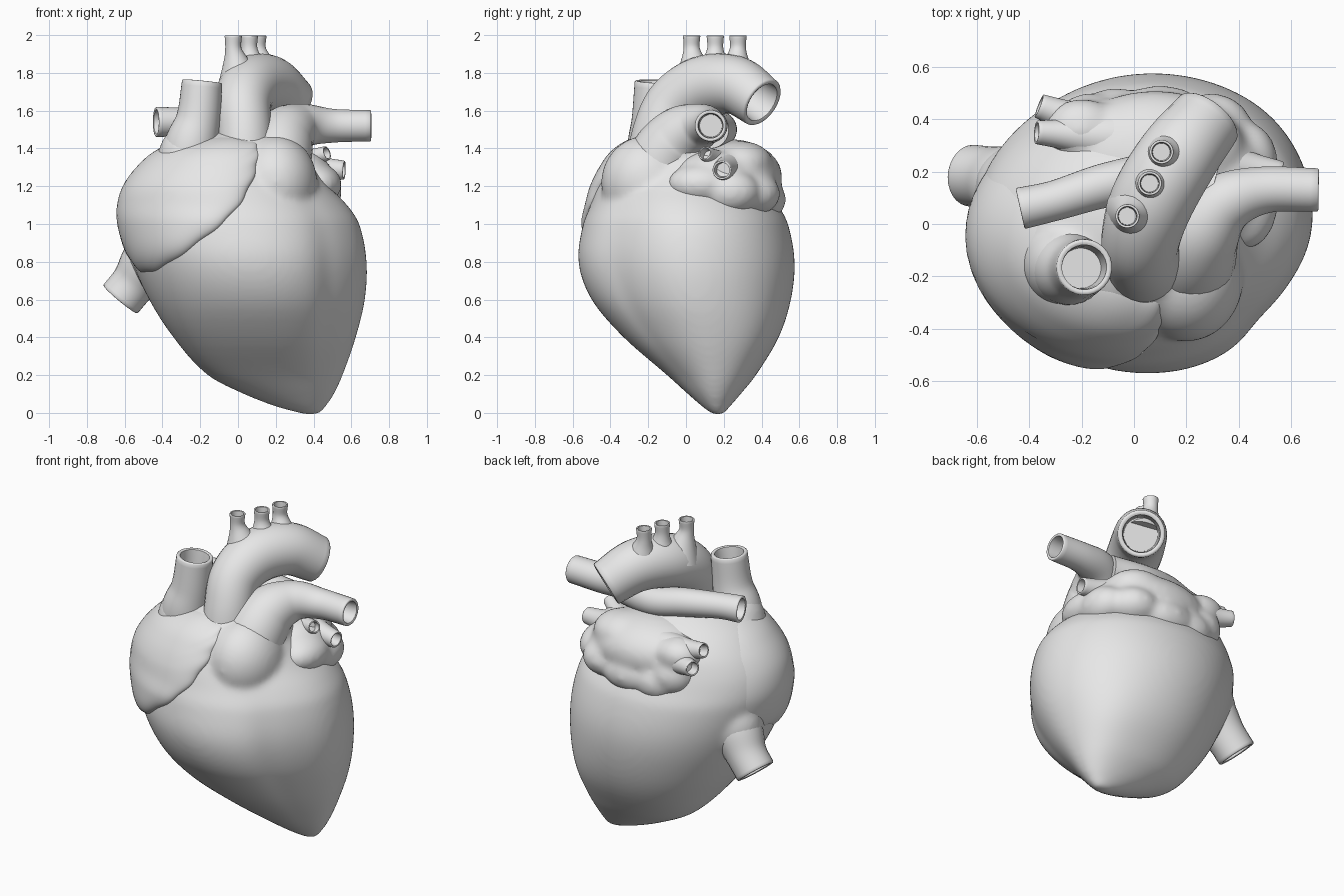
import bpy, bmesh, math
from mathutils import Vector

cube = bpy.data.objects.get("Cube")
if cube:
    bpy.data.objects.remove(cube, do_unlink=True)

grey = bpy.data.materials.new("plain grey")
grey.use_nodes = True
grey.diffuse_color = (.8, .8, .8, 1)
grey.node_tree.nodes["Principled BSDF"].inputs["Base Color"].default_value = (.8, .8, .8, 1)


def spline(keys, t):
    """Smooth curve through rows whose first entry is the parameter."""
    last = len(keys) - 1
    i = 0
    while i < last - 1 and t > keys[i + 1][0]:
        i += 1
    a, b = keys[i], keys[i + 1]
    before, after = keys[max(i - 1, 0)], keys[min(i + 2, last)]
    h = b[0] - a[0]
    s = min(max((t - a[0]) / h, 0), 1)
    out = []
    for k in range(1, len(a)):
        m0 = (b[k] - before[k]) / (b[0] - before[0]) * h
        m1 = (after[k] - a[k]) / (after[0] - a[0]) * h
        d = b[k] - a[k]
        out.append(a[k] + s * (m0 + s * (3 * d - 2 * m0 - m1 + s * (m0 + m1 - 2 * d))))
    return out


def finish(name, bm):
    bmesh.ops.recalc_face_normals(bm, faces=bm.faces)
    mesh = bpy.data.meshes.new(name)
    bm.to_mesh(mesh)
    bm.free()
    mesh.materials.append(grey)
    obj = bpy.data.objects.new(name, mesh)
    bpy.context.collection.objects.link(obj)
    bpy.ops.object.select_all(action="DESELECT")
    obj.select_set(True)
    bpy.context.view_layer.objects.active = obj
    bpy.ops.object.shade_smooth_by_angle(angle=math.radians(50))
    return obj


def add_lobes(bm, lobes):
    for centre, size in lobes:
        lobe = bmesh.ops.create_uvsphere(bm, u_segments=32, v_segments=20, radius=1)["verts"]
        bmesh.ops.scale(bm, vec=size, verts=lobe)
        bmesh.ops.translate(bm, vec=centre, verts=lobe)


def fuse(obj, iterations):
    """Melt overlapping pieces into one soft skin."""
    skin = obj.modifiers.new("fuse", "REMESH")
    skin.mode = "VOXEL"
    skin.voxel_size = .016
    skin.use_smooth_shade = True
    soften = obj.modifiers.new("soften", "SMOOTH")
    soften.factor = .5
    soften.iterations = iterations


def loft(name, rings, cap_end=True, lobes=()):
    bm = bmesh.new()
    loops = [[bm.verts.new(p) for p in ring] for ring in rings]
    n = len(loops[0])
    for a, b in zip(loops, loops[1:]):
        for i in range(n):
            j = (i + 1) % n
            bm.faces.new((a[i], a[j], b[j], b[i]))
    bm.faces.new(loops[0])
    if cap_end:
        bm.faces.new(loops[-1])
    add_lobes(bm, lobes)
    return finish(name, bm)


def vessel(name, points, steps=8, sides=28):
    """Tube through (x, y, z, radius) points with a rounded, hollow open end."""
    keys = [(i, *p) for i, p in enumerate(points)]
    count = (len(points) - 1) * steps
    path = [spline(keys, i / steps) for i in range(count + 1)]
    spots = [Vector(p[:3]) for p in path]
    radii = [p[3] for p in path]
    tangents = [(spots[min(i + 1, count)] - spots[max(i - 1, 0)]).normalized()
                for i in range(count + 1)]
    end, r, t = spots[-1], radii[-1], tangents[-1]
    for along, scale in ((.05, .96), (.06, .88), (.02, .8), (-.4, .76), (-1.2, .72)):
        spots.append(end + t * r * along)
        radii.append(r * scale)
        tangents.append(t)
    side = tangents[0].orthogonal().normalized()
    rings = []
    for k, (p, rad, tan) in enumerate(zip(spots, radii, tangents)):
        if k:
            side = tangents[k - 1].rotation_difference(tan) @ side
        other = tan.cross(side)
        angles = [2 * math.pi * i / sides for i in range(sides)]
        rings.append([p + rad * (math.cos(a) * side + math.sin(a) * other) for a in angles])
    return loft(name, rings)


# Heart body: height, then x range and y range of each level
LEVELS = [
    (-.008, .35, .43, .14, .2), (.03, .21, .465, .09, .23), (.1, .03, .51, .01, .29),
    (.2, -.16, .555, -.1, .37), (.4, -.34, .625, -.33, .49), (.6, -.47, .675, -.5, .555),
    (.8, -.56, .685, -.57, .575), (1, -.61, .645, -.545, .54), (1.1, -.61, .58, -.505, .49),
    (1.2, -.58, .48, -.47, .44), (1.3, -.51, .4, -.42, .39), (1.4, -.4, .34, -.35, .3),
    (1.47, -.25, .26, -.25, .2), (1.51, -.1, .1, -.1, .1)]


def bump(value, centre, width):
    return math.exp(-((value - centre) / width) ** 2)


def surface(deg, z, lift=0):
    x0, x1, y0, y1 = spline(LEVELS, z)
    # flattened, grooved front left; fuller lower front right and back left
    low = bump(z, .33, .25)
    shape = (1 + (.015 + .04 * low) * bump(deg, 45, 26) + .05 * low * bump(deg, -140, 26)
             - bump(z, .65, .5) * (.075 * bump(deg, -35, 24) + .02 * bump(deg, -45, 9)))
    a = math.radians(deg)
    return Vector(((x0 + x1) / 2 + ((x1 - x0) / 2 + lift) * shape * math.cos(a),
                   (y0 + y1) / 2 + ((y1 - y0) / 2 + lift) * shape * math.sin(a), z))


heights = [a[0] + (b[0] - a[0]) * s / 4 for a, b in zip(LEVELS, LEVELS[1:]) for s in range(4)]
SHOULDERS = [((.2, -.2, 1.22), (.22, .25, .25)), ((.24, -.06, 1.4), (.14, .15, .16)),
             ((-.26, -.15, 1.32), (.17, .17, .22)), ((-.42, .14, .84), (.19, .17, .2)),
             ((.03, -.15, 1.4), (.15, .15, .13))]
body = loft("heart_body", [[surface(d - 180, z) for d in range(0, 360, 4)]
                           for z in heights + [LEVELS[-1][0]]], lobes=SHOULDERS)
fuse(body, 16)

# Right atrium: a raised flap over the body, outline as (angle, height)
FLAP = [(-76, 1.44), (-67, 1.38), (-73, 1.25), (-90, 1.08), (-109, .93), (-134, .79),
        (-158, .74), (-178, .8), (-203, .9), (-215, 1.1), (-210, 1.3), (-180, 1.43),
        (-120, 1.46)]
wrapped = [(i, *FLAP[i % len(FLAP)]) for i in range(-1, len(FLAP) + 2)]
middle = (-125, 1.14)
rings = []
for k in range(1, 21):
    r = math.sin(k / 20 * math.pi / 2)
    ring = []
    for i in range(len(FLAP) * 8):
        deg, z = spline(wrapped, i / 8)
        ripple = r * (1 + .012 * math.sin(i * .9) * r)
        deg = middle[0] + (deg - middle[0]) * ripple
        z = middle[1] + (z - middle[1]) * ripple
        front = min(max((deg + 212) / 60, 0), 1)
        front = front * (2 - front)
        ring.append(surface(deg, z, .053 * front * math.sqrt(max(1 - r ** 6, 0)) - .012))
    rings.append(ring)
loft("right_atrium", rings, cap_end=False)

# Left atrium: overlapping lobes fused into one soft lumpy mass
LOBES = [((.08, .23, 1.25), (.38, .28, .2)), ((.34, .15, 1.25), (.16, .21, .14)),
         ((.42, .08, 1.21), (.13, .18, .11)), ((.43, .23, 1.17), (.12, .16, .12)),
         ((.3, .34, 1.16), (.16, .16, .12)), ((.1, .39, 1.13), (.2, .14, .12)),
         ((-.07, .39, 1.12), (.16, .13, .12)), ((-.17, .37, 1.18), (.14, .13, .13)),
         ((-.2, .36, 1.31), (.14, .12, .1)), ((.22, .29, 1.32), (.2, .17, .12))]
bm = bmesh.new()
add_lobes(bm, LOBES)
fuse(finish("left_atrium", bm), 18)

# Great vessels
vessel("aorta", [(.04, -.18, 1.25, .15), (.035, -.14, 1.48, .145), (.025, -.06, 1.64, .15),
                 (.07, .09, 1.73, .16), (.17, .26, 1.735, .155), (.28, .4, 1.645, .138)])
vessel("pulmonary_trunk", [(.14, -.1, 1, .18), (.19, -.15, 1.2, .19), (.21, -.13, 1.34, .18),
                           (.25, -.03, 1.465, .16), (.35, .08, 1.52, .118),
                           (.5, .13, 1.52, .09), (.7, .13, 1.52, .083)])
vessel("right_pulmonary_artery", [(.3, .13, 1.5, .1), (.1, .18, 1.5, .09), (-.1, .15, 1.53, .085),
                                  (-.3, .09, 1.54, .077), (-.43, .06, 1.54, .08)])
vessel("upper_vena_cava", [(-.28, -.13, 1.15, .15), (-.25, -.165, 1.4, .145),
                           (-.21, -.17, 1.56, .117), (-.19, -.165, 1.75, .107)])
vessel("lower_vena_cava", [(-.34, .12, .97, .16), (-.47, .15, .8, .15),
                           (-.55, .175, .69, .122), (-.62, .185, .605, .118)])

# Three branches on top of the arch: root, then tip
for name, root, tip in (("front", (.01, .05), (-.025, .03)), ("middle", (.08, .15), (.06, .155)),
                        ("rear", (.14, .26), (.105, .275))):
    neck = [(a + 2 * b) / 3 for a, b in zip(root, tip)]
    vessel(name + "_arch_branch", [(*root, 1.76, .12), (*neck, 1.865, .066),
                                   (*tip, 1.93, .043), (*tip, 1.995, .046)])

# Lung veins: root, then open end, of each short tube
VEINS = {"upper_left_vein": ((.25, .22, 1.3), (.47, .1, 1.375), .038),
         "lower_left_vein": ((.25, .24, 1.3), (.56, .19, 1.285), .05),
         "upper_right_vein": ((-.1, .33, 1.31), (-.37, .35, 1.37), .045),
         "lower_right_vein": ((-.1, .35, 1.26), (-.36, .45, 1.29), .047)}
for name, (root, tip, r) in VEINS.items():
    half = Vector(root).lerp(Vector(tip), .6)
    vessel(name, [(*root, r * 2.3), (*half, r * 1.35), (*tip, r)])
